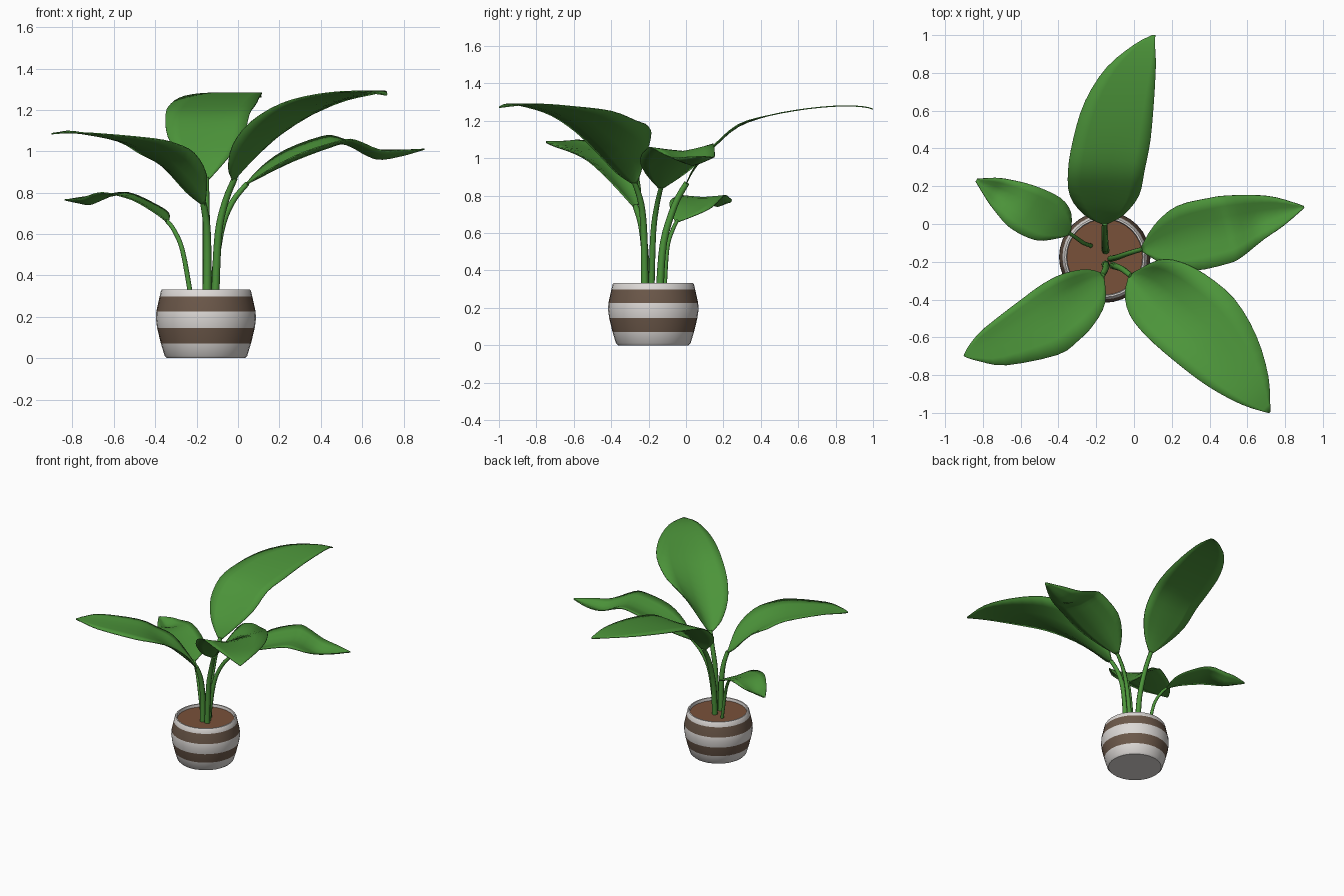
import bpy, bmesh, math
from mathutils import Vector

if "Cube" in bpy.data.objects:
    bpy.data.objects.remove(bpy.data.objects["Cube"])


def material(name, rgb):
    m = bpy.data.materials.new(name)
    m.diffuse_color = (*rgb, 1)
    m.use_nodes = True
    m.node_tree.nodes["Principled BSDF"].inputs["Base Color"].default_value = m.diffuse_color
    return m


GREEN = material("leaf green", (0.072, 0.296, 0.042))
WHITE = material("pot white", (0.72, 0.69, 0.67))
BROWN = material("stripe brown", (0.15, 0.098, 0.068))
SOIL = material("soil brown", (0.19, 0.082, 0.042))
POT = Vector((-0.155, -0.175, 0))


def add_object(name, verts, faces, mats):
    me = bpy.data.meshes.new(name)
    me.from_pydata(verts, [], faces)
    for m in mats:
        me.materials.append(m)
    bm = bmesh.new()
    bm.from_mesh(me)
    bmesh.ops.recalc_face_normals(bm, faces=bm.faces)
    bm.to_mesh(me)
    bm.free()
    ob = bpy.data.objects.new(name, me)
    bpy.context.collection.objects.link(ob)
    bpy.ops.object.select_all(action='DESELECT')
    ob.select_set(True)
    bpy.context.view_layer.objects.active = ob
    return ob


def resample(pts, n=3):
    """Catmull-Rom through tuples of any length."""
    out = []
    for i in range(len(pts) - 1):
        p0, p1 = pts[max(i - 1, 0)], pts[i]
        p2, p3 = pts[i + 1], pts[min(i + 2, len(pts) - 1)]
        for k in range(n):
            t = k / n
            out.append([0.5 * (2 * b + (c - a) * t + (2 * a - 5 * b + 4 * c - d) * t * t
                               + (3 * b - a - 3 * c + d) * t ** 3)
                        for a, b, c, d in zip(p0, p1, p2, p3)])
    return out + [list(pts[-1])]


def grid_faces(rows, cols, wrap=False):
    return [(r * cols + c, r * cols + (c + 1) % cols,
             (r + 1) * cols + (c + 1) % cols, (r + 1) * cols + c)
            for r in range(rows - 1) for c in range(cols if wrap else cols - 1)]


def lathe(name, profile, mats, seg=32):
    verts = [POT + Vector((r * math.cos(2 * math.pi * k / seg), r * math.sin(2 * math.pi * k / seg), z))
             for r, z in profile for k in range(seg)]
    faces = grid_faces(len(profile), seg, True) + [tuple(range(seg))]
    return add_object(name, verts, faces, mats)


def leaf(name, base, angle, stations, bend=0.0):
    """Blade: stations are (distance, z, left width, right width, left lift, right lift)."""
    a = math.radians(angle)
    d, left = Vector((math.cos(a), math.sin(a), 0)), Vector((-math.sin(a), math.cos(a), 0))
    rows, verts = resample(stations), []
    for s, z, wl, wr, ll, lr in rows:
        mid = Vector((*base, z)) + d * s + left * bend * s * s
        for t in (-1, -0.67, -0.33, 0, 0.33, 0.67, 1):
            w, lift = (wl, ll) if t > 0 else (wr, lr)
            verts.append(mid + left * t * max(w, 0.004) + Vector((0, 0, abs(t) ** 1.2 * lift)))
    ob = add_object(name, verts, grid_faces(len(rows), 7), [GREEN])
    mod = ob.modifiers.new("thickness", 'SOLIDIFY')
    mod.thickness, mod.offset = 0.006, 0
    bpy.ops.object.shade_smooth_by_angle(angle=math.radians(50))


def stem(name, path, r0, r1, seg=8):
    pts = [Vector(p) for p in resample(path, 4)]
    verts, n = [], len(pts)
    for i, p in enumerate(pts):
        t = (pts[min(i + 1, n - 1)] - pts[max(i - 1, 0)]).normalized()
        u = t.cross(Vector((0, 1, 0))).normalized()
        v = t.cross(u)
        r = r0 + (r1 - r0) * i / (n - 1)
        verts += [p + r * (u * math.cos(2 * math.pi * k / seg) + v * math.sin(2 * math.pi * k / seg))
                  for k in range(seg)]
    faces = grid_faces(n, seg, True) + [tuple(range(seg)), tuple(range((n - 1) * seg, n * seg))]
    add_object(name, verts, faces, [GREEN])
    bpy.ops.object.shade_smooth_by_angle(angle=math.radians(50))


# Pot with two painted stripes, coloured by height
pot = lathe("pot", [(0.188, 0), (0.2, 0.012), (0.218, 0.072), (0.236, 0.146), (0.242, 0.19), (0.24, 0.226),
                    (0.224, 0.298), (0.218, 0.325), (0.212, 0.333), (0.203, 0.333), (0.198, 0.3)], [WHITE, BROWN])
for f in pot.data.polygons:
    r = (f.center - POT).to_2d().length
    if r > 0.21 and (0.072 < f.center.z < 0.146 or 0.226 < f.center.z < 0.298):
        f.material_index = 1
bpy.ops.object.shade_smooth_by_angle(angle=math.radians(40))

# Soil
lathe("soil", [(0.201, 0.312), (0.201, 0.295)], [SOIL])

# Stems
stem("stem_back", [(-.15, -.14, .3), (-.152, -.12, .55), (-.155, -.06, .75), (-.155, .005, .87)], .021, .015)
stem("stem_front_right", [(-.11, -.22, .3), (-.095, -.225, .6), (-.06, -.24, .76), (-.015, -.275, .87)], .02, .014)
stem("stem_right", [(-.125, -.185, .3), (-.085, -.175, .6), (-.03, -.155, .75), (.045, -.133, .845)], .017, .012)
stem("stem_front_left", [(-.15, -.215, .3), (-.148, -.22, .5), (-.152, -.24, .65), (-.168, -.272, .75)], .022, .015)
stem("stem_left", [(-.228, -.115, .3), (-.268, -.1, .52), (-.31, -.07, .62), (-.345, -.047, .665)], .012, .01)

# Leaves
leaf("leaf_back", (-.155, 0), 90, [
    (0, .86, .012, .012, 0, 0), (.05, .95, .11, .1, .01, .01), (.15, 1.06, .19, .175, .01, .01),
    (.28, 1.17, .215, .19, .01, .01), (.45, 1.23, .22, .19, 0, 0), (.65, 1.265, .215, .15, 0, 0),
    (.83, 1.28, .17, .09, 0, 0), (.95, 1.275, .08, .03, 0, 0), (1.0, 1.262, .01, .006, 0, 0)], bend=-.262)
leaf("leaf_front_right", (-.02, -.27), -44.6, [
    (0, .86, .012, .012, 0, 0), (.05, .9, .16, .09, .2, .02), (.14, .97, .235, .15, .2, .06),
    (.28, 1.08, .28, .17, .12, .06), (.48, 1.2, .297, .16, .05, .03), (.7, 1.265, .24, .132, .01, .01),
    (.9, 1.29, .13, .075, 0, 0), (1.036, 1.272, .005, .005, 0, 0)])
leaf("leaf_right", (.04, -.135), 14.7, [
    (0, .84, .012, .012, 0, 0), (.1, .89, .11, .11, .03, .03), (.24, .955, .175, .178, .05, .04),
    (.42, 1.02, .172, .188, .05, .03), (.5, 1.033, .163, .175, .035, .02), (.64, .965, .13, .112, .05, .04),
    (.76, .975, .085, .068, .03, .03), (.889, 1.01, .005, .005, 0, 0)])
leaf("leaf_front_left", (-.165, -.27), 210.3, [
    (0, .74, .012, .012, 0, 0), (.06, .795, .13, .07, .09, .01), (.17, .89, .2, .11, .1, .04),
    (.29, .98, .235, .12, .055, .01), (.42, 1.04, .244, .108, .02, .01), (.68, 1.085, .156, .074, 0, .01),
    (.79, 1.09, .07, .04, 0, 0), (.85, 1.085, .005, .005, 0, 0)])
leaf("leaf_left", (-.34, -.05), 150.5, [
    (0, .66, .01, .01, 0, 0), (.05, .7, .06, .1, .01, 0), (.14, .75, .12, .14, .02, -.01),
    (.29, .79, .13, .127, .01, .01), (.42, .745, .085, .09, .03, .04), (.49, .75, .05, .06, .02, .03),
    (.569, .765, .006, .01, 0, 0)])
